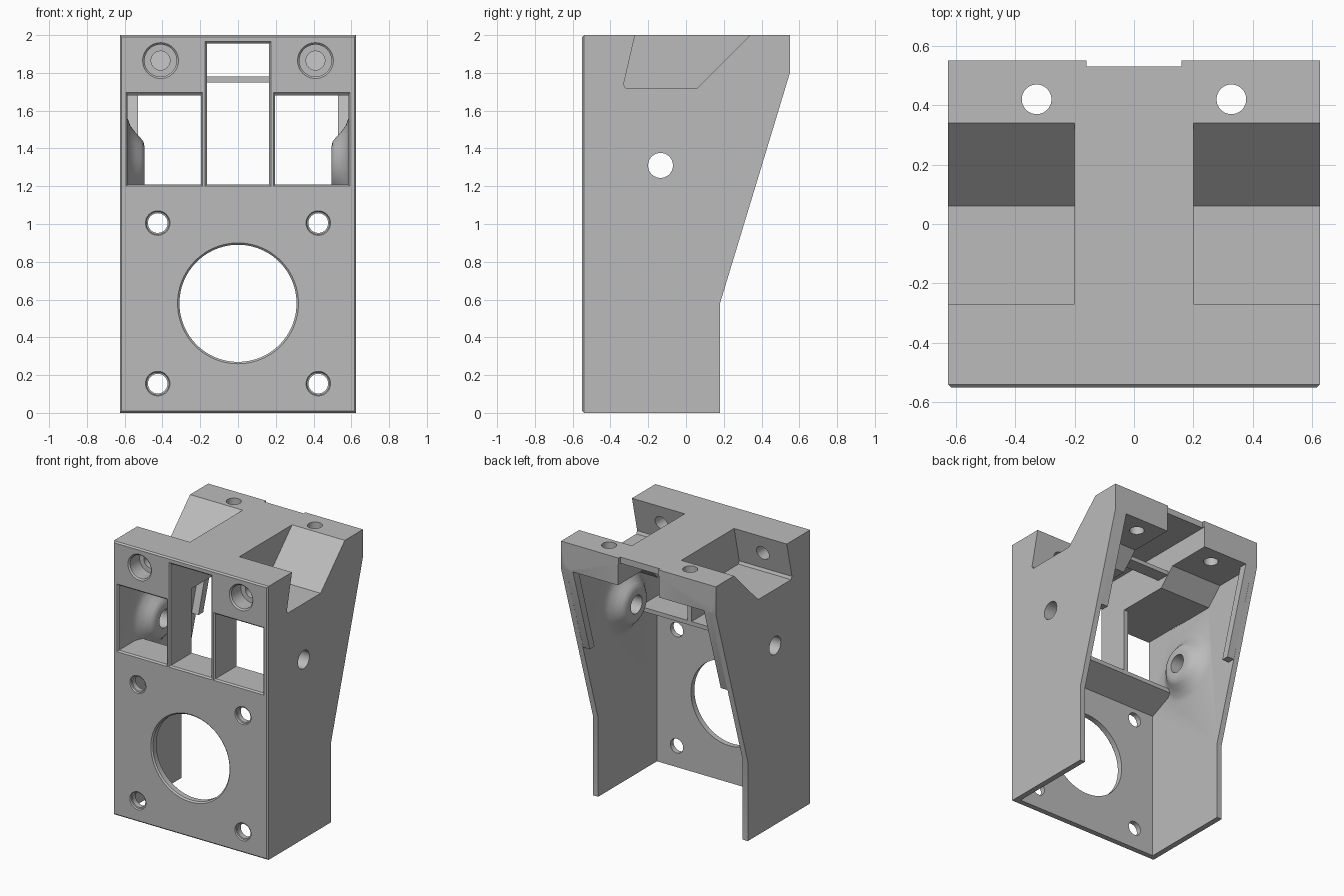
import bpy, bmesh, math
from mathutils import Matrix, Vector

if "Cube" in bpy.data.objects:
    bpy.data.objects.remove(bpy.data.objects["Cube"], do_unlink=True)

grey = bpy.data.materials.new("plain_grey")
grey.use_nodes = True
grey.diffuse_color = (0.5, 0.5, 0.5, 1)
grey.node_tree.nodes["Principled BSDF"].inputs["Base Color"].default_value = (0.5, 0.5, 0.5, 1)


def make(name, bm):
    bmesh.ops.recalc_face_normals(bm, faces=bm.faces)
    mesh = bpy.data.meshes.new(name)
    bm.to_mesh(mesh)
    bm.free()
    mesh.materials.append(grey)
    ob = bpy.data.objects.new(name, mesh)
    bpy.context.scene.collection.objects.link(ob)
    return ob


def prism(name, profile, x0, x1, front_bevel=0):
    """Side profile of (y, z) points extruded along x."""
    bm = bmesh.new()
    face = bm.faces.new([bm.verts.new((x0, y, z)) for y, z in profile])
    ext = bmesh.ops.extrude_face_region(bm, geom=[face])
    moved = [v for v in ext["geom"] if isinstance(v, bmesh.types.BMVert)]
    bmesh.ops.translate(bm, verts=moved, vec=(x1 - x0, 0, 0))
    if front_bevel:
        low = min(v.co.y for v in bm.verts)
        rim = [e for e in bm.edges if all(v.co.y < low + 0.001 for v in e.verts)]
        bmesh.ops.bevel(bm, geom=rim, offset=front_bevel, segments=1, affect="EDGES")
    return make(name, bm)


def box(name, x0, x1, y0, y1, z0, z1):
    return prism(name, [(y0, z0), (y1, z0), (y1, z1), (y0, z1)], x0, x1)


def lathe(name, profile, origin, axis, sides=64):
    """Stack of (radius, distance) rings along an axis, capped at both ends."""
    bm = bmesh.new()
    turn = Vector((0, 0, 1)).rotation_difference(Vector(axis)).to_matrix()
    rings = []
    for r, d in profile:
        ring = []
        for i in range(sides):
            a = math.tau * i / sides
            p = Vector((r * math.cos(a), r * math.sin(a), d))
            ring.append(bm.verts.new(turn @ p + Vector(origin)))
        rings.append(ring)
    for a, b in zip(rings, rings[1:]):
        for i in range(sides):
            j = (i + 1) % sides
            bm.faces.new((a[i], a[j], b[j], b[i]))
    bm.faces.new(rings[0])
    bm.faces.new(rings[-1])
    return make(name, bm)


def combine(target, tool, operation):
    mod = target.modifiers.new(tool.name, "BOOLEAN")
    mod.operation = operation
    mod.solver = "EXACT"
    mod.object = tool
    bpy.context.view_layer.objects.active = target
    bpy.ops.object.modifier_apply(modifier=mod.name)
    bpy.data.objects.remove(tool, do_unlink=True)


def cut(tool):
    combine(body, tool, "DIFFERENCE")


def add(tool):
    combine(body, tool, "UNION")


FRONT = -0.55


def window(x0, x1, z0, z1, back):
    # opening with a small chamfer at its front rim
    cut(box("window", x0, x1, FRONT - 0.1, back, z0, z1))
    bm = bmesh.new()
    bmesh.ops.create_cube(bm, size=1)
    for v in bm.verts:
        grow = 0.02 if v.co.y < 0 else 0
        v.co = ((x0 + x1) / 2 + v.co.x * (x1 - x0 + 2 * grow),
                FRONT + 0.01 + (-0.02 if v.co.y < 0 else 0),
                (z0 + z1) / 2 + v.co.z * (z1 - z0 + 2 * grow))
    cut(make("window_rim", bm))


# outer block and hollow interior
body = prism("motor_bracket", [(FRONT, 0), (0.18, 0), (0.18, 0.58), (0.55, 1.8),
                               (0.55, 2), (FRONT, 2)], -0.626, 0.626, 0.01)
cut(prism("interior", [(-0.5, -0.1), (0.7, -0.1), (0.7, 1.8), (0.21, 1.8), (0.09, 1.68),
                       (-0.3, 1.68), (-0.3, 1.18), (-0.5, 1.09)], -0.585, 0.585))

# front windows; the middle one runs through to the back as a tunnel
window(-0.165, 0.165, 1.21, 1.955, 0.7)
cut(box("top_slot", -0.16, 0.16, 0.53, 0.7, 1.9, 2.1))
for s in (-1, 1):
    a, b = sorted((s * 0.197, s * 0.584))
    window(a, b, 1.21, 1.685, -0.2)

for s in (-1, 1):
    # screw pocket in the top corner
    a, b = sorted((s * 0.2, s * 0.8))
    cut(prism("pocket", [(-0.27, 2), (-0.33, 1.74), (-0.32, 1.72), (0.06, 1.72), (0.34, 2),
                         (0.44, 2.1), (-0.248, 2.1)], a, b))
    # stiffening rib along the rear edge of the side wall
    a, b = sorted((s * 0.53, s * 0.6))
    add(prism("rib", [(0.30, 1.16), (0.355, 1.16), (0.55, 1.8), (0.55, 1.85),
                      (0.49, 1.85), (0.49, 1.8)], a, b))
    # flared boss with a cross hole
    add(lathe("boss", [(0.26, 0), (0.25, 0.02), (0.21, 0.035), (0.17, 0.065), (0.145, 0.09),
                       (0.125, 0.105), (0.1, 0.11)],
              (s * 0.605, -0.135, 1.31), (-s, 0, 0)))
    cut(lathe("cross_hole", [(0.066, -0.1), (0.066, 0.3)],
              (s * 0.626, -0.135, 1.31), (-s, 0, 0), 48))
    # top rear mounting hole
    cut(lathe("top_hole", [(0.05, 1.7), (0.05, 2.1)], (s * 0.328, 0.42, 0), (0, 0, 1), 48))
    # countersunk screw hole into the pocket
    cut(lathe("screw_recess", [(0.105, -0.01), (0.085, 0.01), (0.085, 0.12), (0.05, 0.121),
                               (0.05, 0.4)], (s * 0.41, FRONT, 1.865), (0, 1, 0), 48))
    # motor mounting holes
    for z in (0.155, 1.005):
        cut(lathe("motor_hole", [(0.07, -0.01), (0.06, 0.01), (0.052, 0.012), (0.052, 0.2)],
                  (s * 0.425, FRONT, z), (0, 1, 0), 48))

# large round opening
cut(lathe("motor_opening", [(0.33, -0.01), (0.31, 0.01), (0.31, 0.2)],
          (0, FRONT, 0.58), (0, 1, 0), 96))

# small bridge across the tunnel
add(box("bridge", -0.18, 0.18, 0.06, 0.16, 1.75, 1.78))

body.select_set(True)
bpy.context.view_layer.objects.active = body
bpy.ops.object.shade_smooth_by_angle(angle=math.radians(28))
